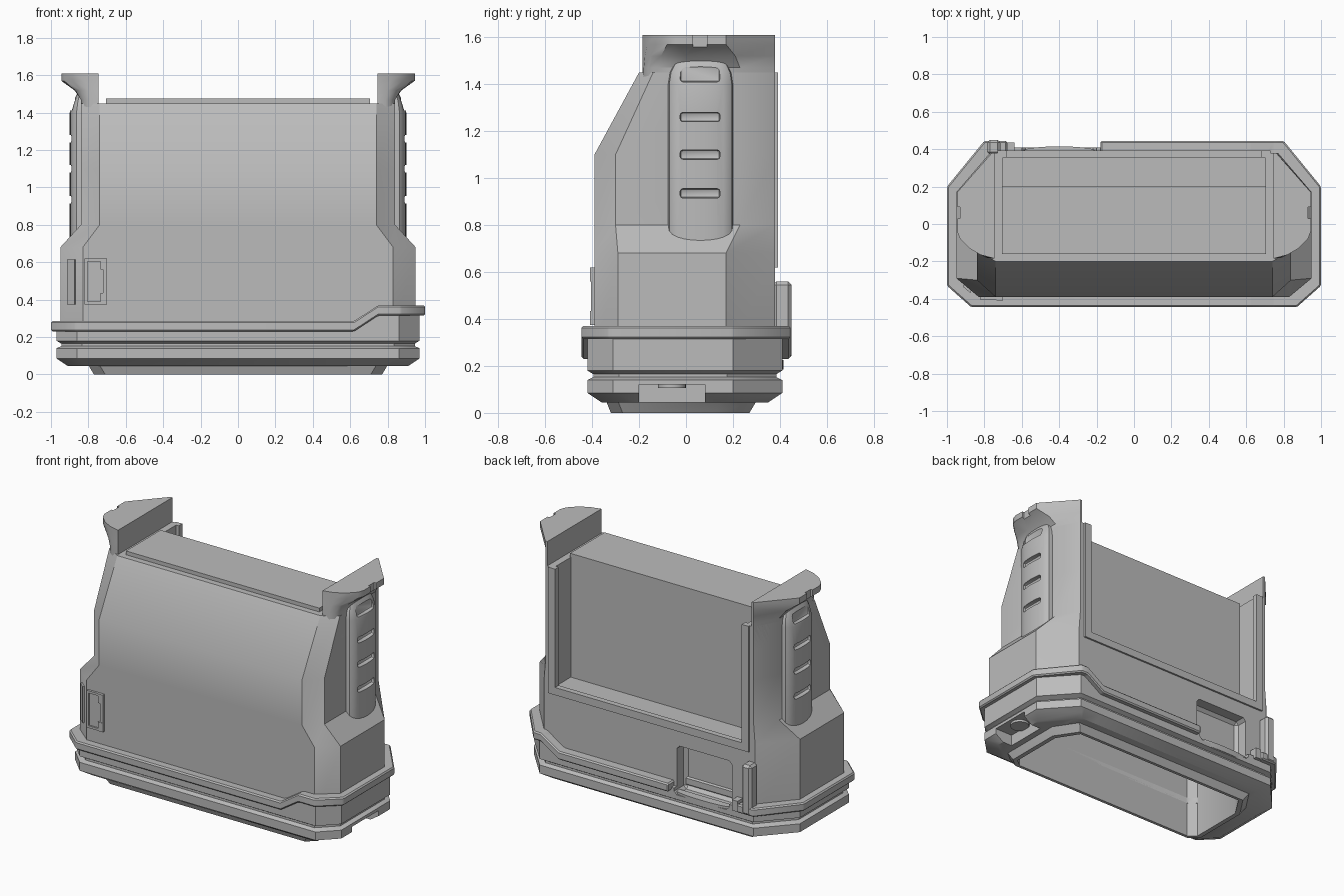
import bpy, bmesh
from math import radians, cos, sin, pi

old = bpy.data.objects.get("Cube")
if old:
    bpy.data.objects.remove(old, do_unlink=True)

GREY = (0.5, 0.5, 0.5, 1)
mat = bpy.data.materials.new("neutral grey")
mat.use_nodes = True
mat.diffuse_color = GREY
mat.node_tree.nodes["Principled BSDF"].inputs["Base Color"].default_value = GREY


def loft(name, rings):
    """Solid through a list of (z, outline) rings with equal point counts."""
    bm = bmesh.new()
    loops = [[bm.verts.new((x, y, z)) for x, y in pts] for z, pts in rings]
    n = len(loops[0])
    for a, b in zip(loops, loops[1:]):
        for i in range(n):
            j = (i + 1) % n
            bm.faces.new((a[i], a[j], b[j], b[i]))
    bm.faces.new(loops[0])
    bm.faces.new(loops[-1])
    bmesh.ops.recalc_face_normals(bm, faces=bm.faces)
    me = bpy.data.meshes.new(name)
    bm.to_mesh(me)
    bm.free()
    me.materials.append(mat)
    ob = bpy.data.objects.new(name, me)
    bpy.context.collection.objects.link(ob)
    return ob


def box(name, x, y, z):
    pts = [(x[0], y[0]), (x[1], y[0]), (x[1], y[1]), (x[0], y[1])]
    return loft(name, [(z[0], pts), (z[1], pts)])


def octagon(x, front, back, fc, bc):
    """Plan outline with separate front and back corner cuts (dx, dy)."""
    right = [(x - fc[0], front), (x, front + fc[1]), (x, back - bc[1]), (x - bc[0], back)]
    return right + [(-px, py) for px, py in reversed(right)]


def bake(ob):
    dg = bpy.context.evaluated_depsgraph_get()
    me = bpy.data.meshes.new_from_object(ob.evaluated_get(dg))
    ob.modifiers.clear()
    ob.data = me


def cut(ob, *cutters):
    for c in cutters:
        m = ob.modifiers.new("cut", 'BOOLEAN')
        m.operation, m.object, m.solver = 'DIFFERENCE', c, 'EXACT'
    bake(ob)


def bevel(ob, width, segments=1):
    m = ob.modifiers.new("bevel", 'BEVEL')
    m.width, m.segments, m.limit_method = width, segments, 'ANGLE'
    bake(ob)


def raise_end(ob, zmin):
    """Step the part up towards its +x end."""
    bm = bmesh.new()
    bm.from_mesh(ob.data)
    for x in (0.62, 0.75):
        geom = bm.verts[:] + bm.edges[:] + bm.faces[:]
        bmesh.ops.bisect_plane(bm, geom=geom, plane_co=(x, 0, 0), plane_no=(1, 0, 0))
    for v in bm.verts:
        if v.co.z > zmin:
            v.co.z += 0.085 * min(1, max(0, (v.co.x - 0.62) / 0.13))
    bm.to_mesh(ob.data)
    bm.free()


# Main shell
low = octagon(0.95, -0.39, 0.38, (0.12, 0.1), (0.18, 0.21))
mid = octagon(0.84, -0.39, 0.38, (0.1, 0.09), (0.08, 0.15))
top = octagon(0.84, -0.2, 0.38, (0.1, 0.06), (0.08, 0.15))
body = loft("main_shell", [(0.2, low), (0.68, low), (0.8, mid), (1.1, mid), (1.45, top)])

# Stepped base with groove
def band(d):
    return octagon(0.97 - d, -0.42 + d, 0.41 - d, (0.11, 0.11), (0.19, 0.21))

base = loft("base", [(0.045, band(0.06)), (0.085, band(0)), (0.14, band(0)), (0.152, band(0.025)),
                     (0.165, band(0.025)), (0.18, band(0)), (0.25, band(0))])
raise_end(base, 0.2)

# Flange that steps up at one end
flange = octagon(1, -0.445, 0.445, (0.13, 0.115), (0.2, 0.245))
rim = loft("flange", [(0.23, flange), (0.285, flange)])
raise_end(rim, 0)

# Bottom lip
lip = loft("bottom_lip", [(0, octagon(0.77, -0.32, 0.27, (0.06, 0.05), (0.1, 0.15))),
                          (0.05, octagon(0.8, -0.34, 0.3, (0.06, 0.05), (0.1, 0.15)))])

# Cutters: inner cavity, back panel recess, pocket, flange gap, end notch
wide = octagon(0.74, -0.3, 0.25, (0.05, 0.04), (0.09, 0.14))
deep = octagon(0.74, -0.3, 0.15, (0.05, 0.04), (0.09, 0.14))
cavity = loft("cavity_cutter", [(-0.1, wide), (0.52, wide), (0.6, deep), (1.05, deep)])
recess = box("recess_cutter", (-0.7, 0.7), (0.2, 0.6), (0.66, 1.7))
pocket = box("pocket_cutter", (-0.6, -0.2), (0.29, 0.6), (0.21, 0.52))
gap = box("gap_cutter", (-0.68, -0.18), (0.3, 0.6), (0.2, 0.5))
notch = box("notch_cutter", (0.84, 1.1), (-0.2, 0.08), (-0.1, 0.12))
bevel(pocket, 0.02)
cut(body, cavity, recess, pocket)
cut(base, cavity, notch, pocket)
cut(rim, cavity, gap)
cut(lip, cavity)
bevel(rim, 0.008)

# Pocket shelf and end button
shelf_arc = [(-0.4 + 0.21 * cos(a * pi / 10), 0.36 + 0.055 * sin(a * pi / 10) ** 0.5) for a in range(11)]
loft("pocket_shelf", [(0.185, shelf_arc), (0.225, shelf_arc)])
disc = [(0.89 + 0.06 * cos(a * pi / 10), -0.06 + 0.06 * sin(a * pi / 10)) for a in range(20)]
loft("end_button", [(0.105, disc), (0.125, disc)])

# Top plate
box("top_plate", (-0.705, 0.705), (-0.16, 0.2), (1.44, 1.475))

# U-shaped rail around the back panel
for s in (-1, 1):
    box("rail_side", sorted((s * 0.68, s * 0.73)), (0.355, 0.392), (0.62, 1.45))
box("rail_bottom", (-0.73, 0.73), (0.355, 0.392), (0.62, 0.67))

# End pillars with flared caps, and ribbed grips
stem = [(0.745, -0.185), (0.79, -0.18), (0.82, -0.16), (0.84, -0.12), (0.84, 0.02),
        (0.84, 0.23), (0.76, 0.38), (0.745, 0.38)]
cap = [(0.745, -0.185), (0.82, -0.165), (0.88, -0.13), (0.93, -0.08), (0.945, -0.04),
       (0.945, 0.17), (0.76, 0.38), (0.745, 0.38)]
neck = [((a[0] * 2 + b[0]) / 3, (a[1] * 2 + b[1]) / 3) for a, b in zip(stem, cap)]


def grip_ring(depth, half):
    arc = [(0.84 + depth * sin(t * pi / 12) ** 0.7, 0.062 - half * cos(t * pi / 12)) for t in range(13)]
    return [(0.78, 0.062 - half)] + arc + [(0.78, 0.062 + half)]


def side(pts, s):
    return [(s * x, y) for x, y in pts]


slots = ((1.445, 0.035), (1.26, 0.02), (1.10, 0.02), (0.935, 0.02))
for s, label in ((1, "left"), (-1, "right")):
    pillar = loft(label + "_pillar", [(1.3, side(stem, s)), (1.47, side(stem, s)), (1.52, side(neck, s)),
                                      (1.57, side(cap, s)), (1.61, side(cap, s))])
    groove = box("groove_cutter", sorted((s * 0.93, s * 1.1)), (0.03, 0.09), (1.5, 1.7))
    cut(pillar, groove)
    grip = loft(label + "_grip", [(z, side(grip_ring(d, h), s)) for z, d, h in
                                  ((0.7, 0.06, 0.138), (1.4, 0.06, 0.138), (1.45, 0.045, 0.13),
                                   (1.49, 0.025, 0.11), (1.52, 0.01, 0.07))])
    tools = [groove]
    for z, h in slots:
        c = box("slot_cutter", sorted((s * 0.87, s * 1.1)), (-0.025, 0.145), (z - h, z + h))
        bevel(c, 0.012, 2)
        tools.append(c)
    cut(grip, *tools[1:])
    for c in tools:
        bpy.data.objects.remove(c, do_unlink=True)

# Front latch plate with a sunken centre, and a strip beside it
latch = box("front_latch", (-0.82, -0.70), (-0.405, -0.37), (0.375, 0.62))
dip = box("dip_cutter", (-0.805, -0.722), (-0.5, -0.395), (0.39, 0.605))
cut(latch, dip)
for z in (0.375, 0.56):
    box("latch_tab", (-0.735, -0.70), (-0.408, -0.37), (z, z + 0.06))
strip = [(-0.915, -0.335), (-0.875, -0.368), (-0.865, -0.35), (-0.905, -0.315)]
loft("front_strip", [(0.375, strip), (0.615, strip)])

# Back clip
clip = box("back_clip", (-0.785, -0.715), (0.37, 0.45), (0.23, 0.56))
bevel(clip, 0.015)
box("clip_stop", (-0.68, -0.64), (0.37, 0.435), (0.23, 0.3))

for c in (cavity, recess, pocket, gap, notch, dip):
    bpy.data.objects.remove(c, do_unlink=True)

# Soft shading on gentle bends only
for ob in bpy.context.collection.objects:
    ob.select_set(ob.type == 'MESH')
    if ob.type == 'MESH':
        bpy.context.view_layer.objects.active = ob
bpy.ops.object.shade_smooth_by_angle(angle=radians(33))
